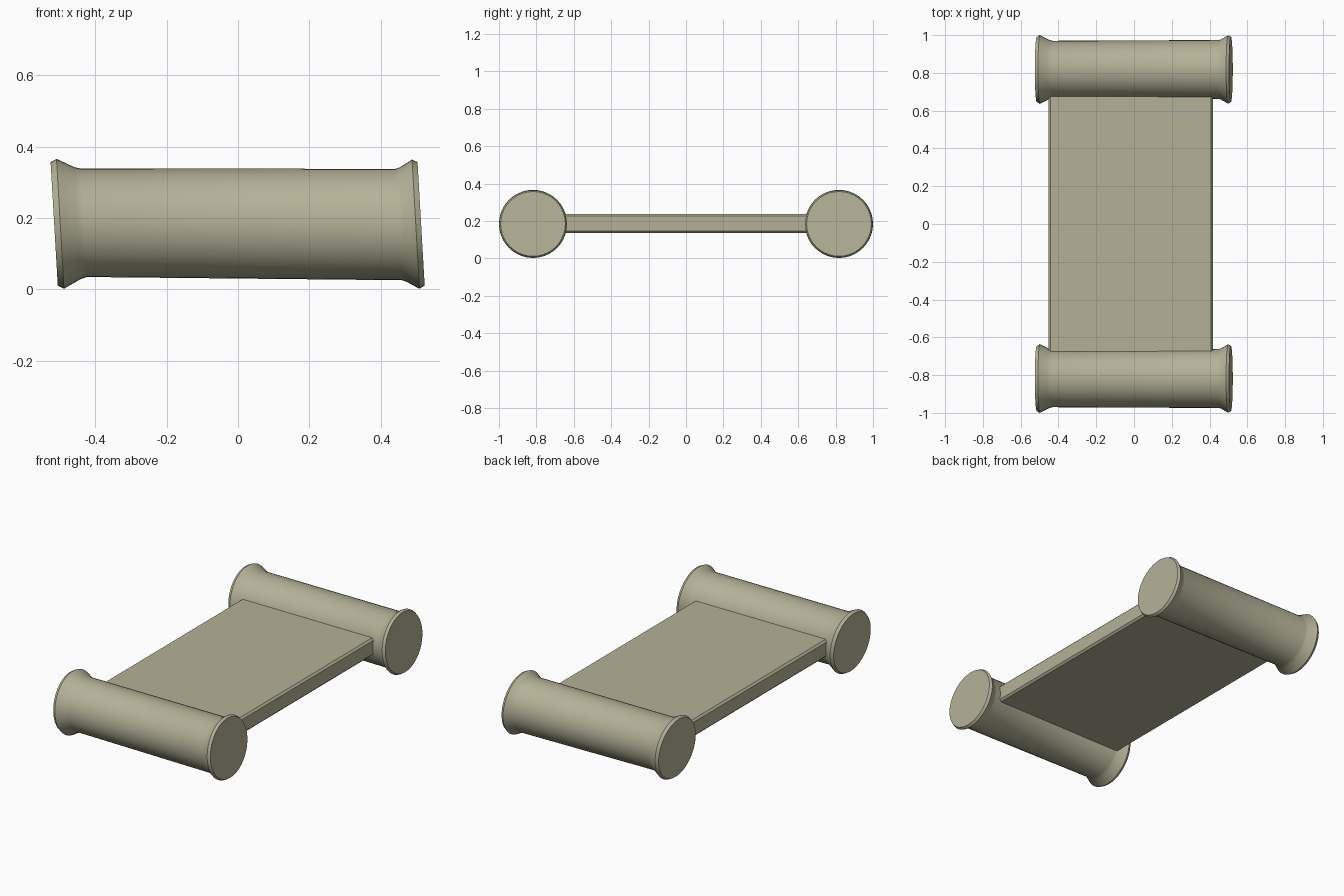
import bpy, bmesh, math

if "Cube" in bpy.data.objects:
    bpy.data.objects.remove(bpy.data.objects["Cube"])

SHEAR = -0.058  # slight lean of the end faces
SIDES = 40

# Olive grey for every part
olive = bpy.data.materials.new("olive_grey")
olive.diffuse_color = (0.457, 0.443, 0.308, 1)
olive.use_nodes = True
olive.node_tree.nodes["Principled BSDF"].inputs["Base Color"].default_value = olive.diffuse_color


def finish(name, bm):
    bmesh.ops.recalc_face_normals(bm, faces=bm.faces)
    me = bpy.data.meshes.new(name)
    bm.to_mesh(me)
    bm.free()
    me.materials.append(olive)
    ob = bpy.data.objects.new(name, me)
    bpy.context.collection.objects.link(ob)
    return ob


def roller(name, cy):
    # Rings along x: (x, radius, axis height)
    profile = [(-0.515, 0.173, 0.184), (-0.498, 0.182, 0.184),
               (-0.450, 0.157, 0.186), (-0.432, 0.152, 0.187),
               (0.450, 0.156, 0.182), (0.462, 0.160, 0.182),
               (0.498, 0.181, 0.183), (0.513, 0.173, 0.184)]
    bm = bmesh.new()
    rings = []
    for x, r, z in profile:
        ring = []
        for i in range(SIDES):
            a = 2 * math.pi * i / SIDES
            dz = r * math.sin(a)
            ring.append(bm.verts.new((x + SHEAR * dz, cy + r * math.cos(a), z + dz)))
        rings.append(ring)
    for a, b in zip(rings, rings[1:]):
        for i in range(SIDES):
            j = (i + 1) % SIDES
            bm.faces.new((a[i], a[j], b[j], b[i]))
    bm.faces.new(rings[0])
    bm.faces.new(rings[-1])
    ob = finish(name, bm)
    bpy.ops.object.select_all(action='DESELECT')
    ob.select_set(True)
    bpy.context.view_layer.objects.active = ob
    bpy.ops.object.shade_smooth_by_angle(angle=math.radians(35))


# Flared rollers at front and back
roller("front_roller", -0.818)
roller("back_roller", 0.818)

# Flat deck with chamfered long edges
x0, x1, z0, z1, c = -0.453, 0.418, 0.136, 0.238, 0.011
section = [(x0 + c, z0), (x1 - c, z0), (x1, z0 + c), (x1, z1 - c),
           (x1 - c, z1), (x0 + c, z1), (x0, z1 - c), (x0, z0 + c)]
bm = bmesh.new()
ends = [[bm.verts.new((x, y, z)) for x, z in section] for y in (-0.72, 0.72)]
for i in range(len(section)):
    j = (i + 1) % len(section)
    bm.faces.new((ends[0][i], ends[0][j], ends[1][j], ends[1][i]))
for e in ends:
    bm.faces.new(e)
finish("deck", bm)
